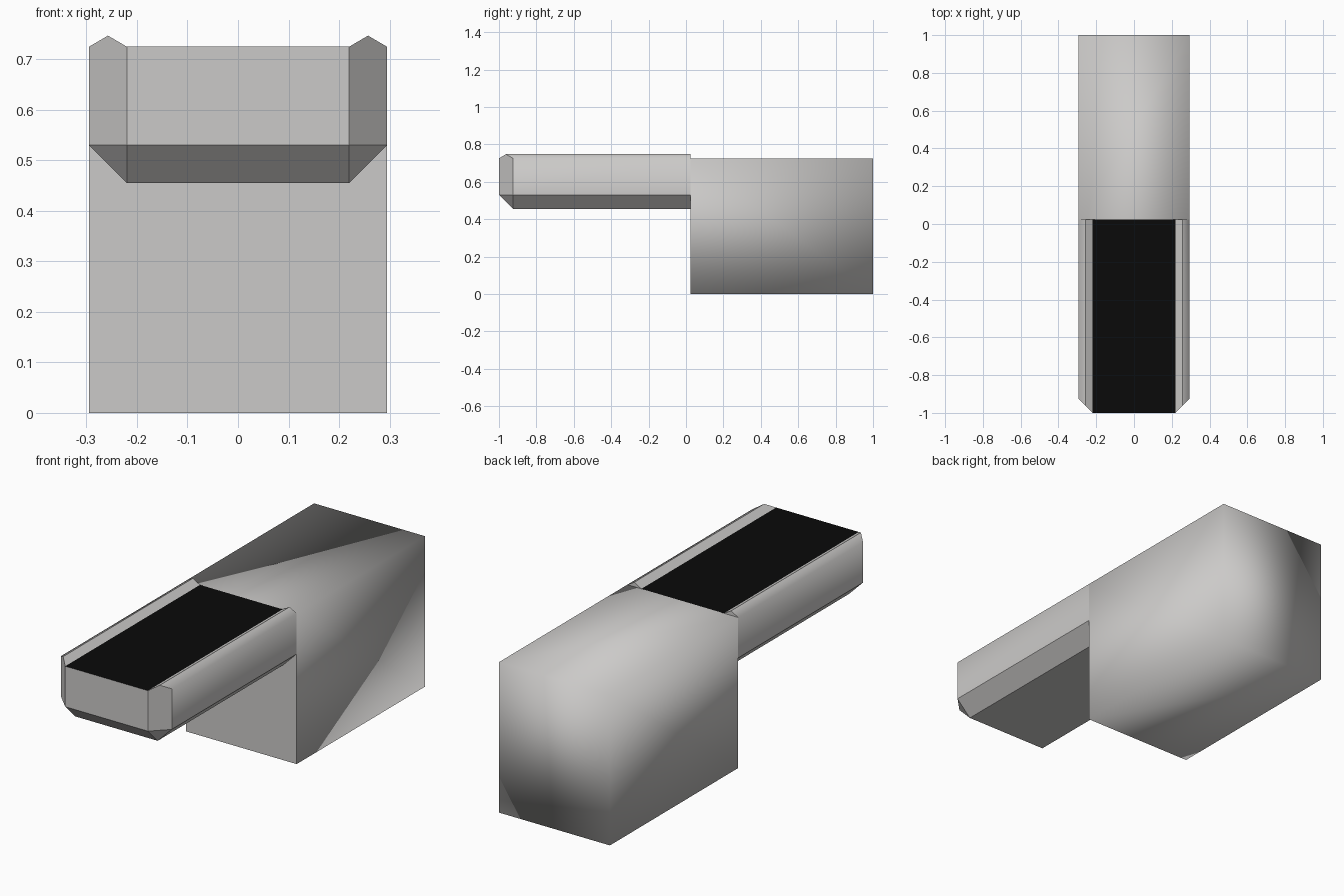
import bpy, bmesh

if "Cube" in bpy.data.objects:
    bpy.data.objects.remove(bpy.data.objects["Cube"])


def material(name, rgb):
    m = bpy.data.materials.new(name)
    m.diffuse_color = (*rgb, 1.0)
    m.use_nodes = True
    m.node_tree.nodes["Principled BSDF"].inputs["Base Color"].default_value = m.diffuse_color
    return m


grey = material("warm grey", (0.6, 0.59, 0.58))
black = material("black", (0.003, 0.003, 0.003))


def finish(bm, name, mats):
    bmesh.ops.recalc_face_normals(bm, faces=bm.faces[:])
    me = bpy.data.meshes.new(name)
    bm.to_mesh(me)
    bm.free()
    for m in mats:
        me.materials.append(m)
    ob = bpy.data.objects.new(name, me)
    bpy.context.collection.objects.link(ob)
    return ob


W, JOIN, TOP = 0.295, 0.025, 0.725

# rear block: softly shaded all round, with a crisp flat front
bm = bmesh.new()
bmesh.ops.create_cube(bm, size=1)
for v in bm.verts:
    v.co.x *= 2 * W
    v.co.y = 1.0 if v.co.y > 0 else JOIN
    v.co.z = TOP if v.co.z > 0 else 0.0
bm.normal_update()
for f in bm.faces:
    f.smooth = True
    if f.normal.y < -0.9:
        f.smooth = False
        for e in f.edges:
            e.smooth = False
finish(bm, "rear_block", [grey])

# front arm: half a profile (x, z, front y) swept back to the block, then mirrored
profile = [(0, 0.455, -0.925), (0.22, 0.455, -0.925), (W, 0.53, -0.925),
           (W, TOP, -0.925), (0.2575, 0.747, -0.9625), (0.22, TOP, -1), (0, TOP, -1)]
bm = bmesh.new()
front = [bm.verts.new((x, y, z)) for x, z, y in profile]
back = [bm.verts.new((x, JOIN, z)) for x, z, y in profile]
nose_mid = bm.verts.new((0, -1, 0.53))
nose_side = bm.verts.new((0.22, -1, 0.53))
for i in range(6):
    f = bm.faces.new((front[i], front[i + 1], back[i + 1], back[i]))
    f.material_index = 1 if i == 5 else 0      # black top panel between the rails
    f.smooth = i in (2, 3)                     # side rolls into the rail
bm.faces.new((front[0], front[1], nose_side, nose_mid))     # lower front chamfer
bm.faces.new((front[1], front[2], nose_side))               # corner facet
bm.faces.new((*front[2:6], nose_side))                      # upright corner chamfer
bm.faces.new((nose_mid, nose_side, front[5], front[6]))     # front
bm.faces.new(back)
for e in bm.edges:
    e.smooth = all(f.smooth for f in e.link_faces)
bmesh.ops.mirror(bm, geom=bm.verts[:] + bm.edges[:] + bm.faces[:],
                 axis='X', merge_dist=0.0001)
bmesh.ops.remove_doubles(bm, verts=bm.verts[:], dist=0.0001)
bmesh.ops.dissolve_edges(bm, edges=[e for e in bm.edges
                                    if all(abs(v.co.x) < 1e-4 for v in e.verts)],
                         use_verts=True)
finish(bm, "front_arm", [grey, black])
